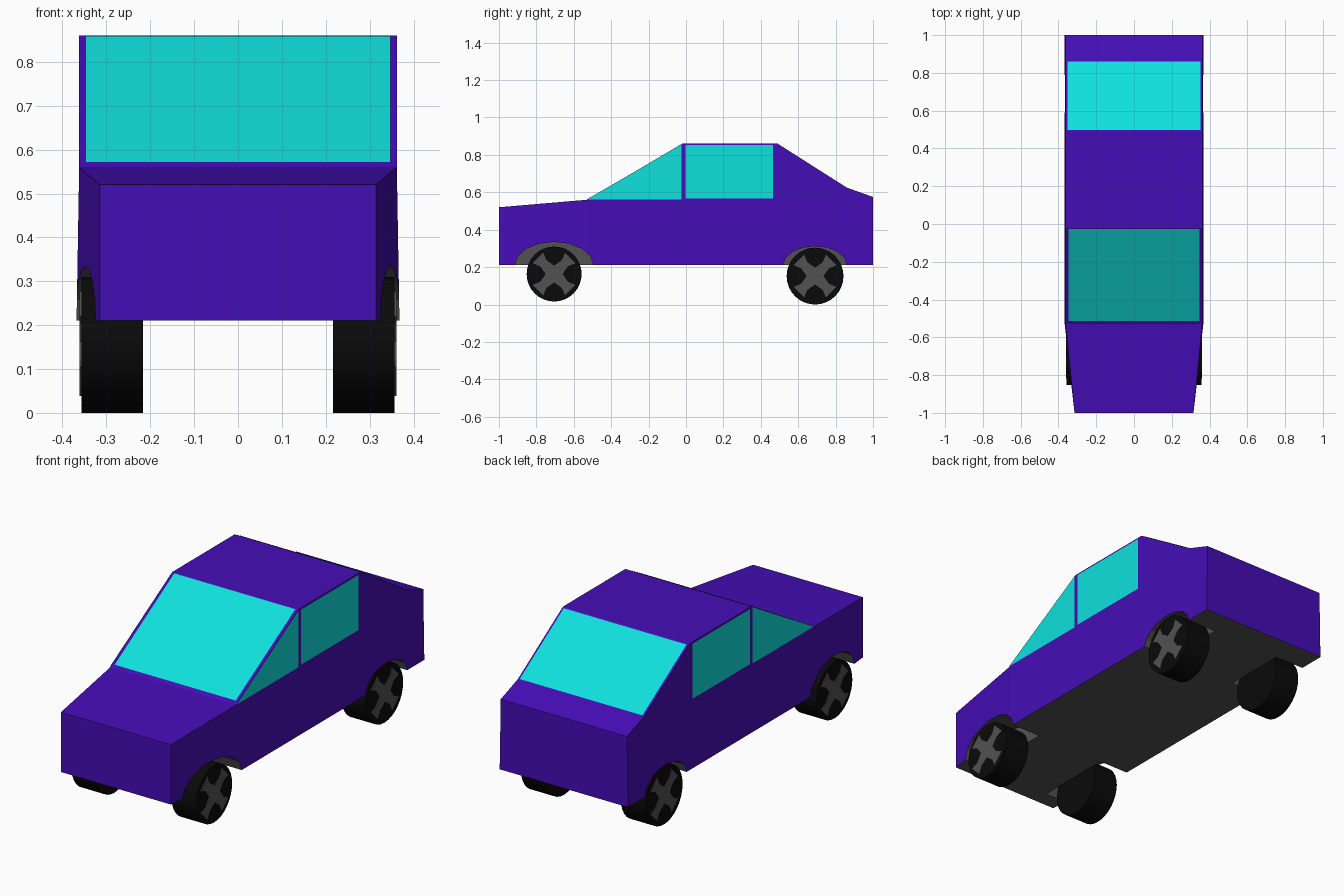
import bpy, bmesh
from math import sin, cos, pi, radians
from mathutils import Vector

if "Cube" in bpy.data.objects:
    bpy.data.objects.remove(bpy.data.objects["Cube"])


def material(name, rgb):
    m = bpy.data.materials.new(name)
    m.diffuse_color = (*rgb, 1)
    m.use_nodes = True
    m.node_tree.nodes["Principled BSDF"].inputs["Base Color"].default_value = m.diffuse_color
    return m


PAINT = material("paint", (0.06, 0.004, 0.47))
GLASS = material("glass", (0.005, 0.75, 0.72))
RUBBER = material("rubber", (0.003, 0.003, 0.003))
DARK = material("dark_grey", (0.085, 0.085, 0.085))


def finish(name, bm, *mats):
    bmesh.ops.recalc_face_normals(bm, faces=bm.faces)
    mesh = bpy.data.meshes.new(name)
    bm.to_mesh(mesh)
    bm.free()
    ob = bpy.data.objects.new(name, mesh)
    bpy.context.collection.objects.link(ob)
    for m in mats:
        mesh.materials.append(m)
    return ob


def prism(name, profile, x0, x1, *mats):
    """Extrude a (y, z) profile along x."""
    bm = bmesh.new()
    face = bm.faces.new([bm.verts.new((x0, y, z)) for y, z in profile])
    ext = bmesh.ops.extrude_face_region(bm, geom=[face])["geom"]
    moved = [v for v in ext if isinstance(v, bmesh.types.BMVert)]
    bmesh.ops.translate(bm, verts=moved, vec=(x1 - x0, 0, 0))
    return finish(name, bm, *mats)


def panel(name, pts, mat):
    """Flat pane floated just off the body, facing outward."""
    pts = [Vector(p) for p in pts]
    n = (pts[1] - pts[0]).cross(pts[2] - pts[1]).normalized()
    if n.dot(sum(pts, Vector()) / len(pts) - Vector((0, 0, 0.4))) < 0:
        pts.reverse()
        n = -n
    mesh = bpy.data.meshes.new(name)
    mesh.from_pydata([p + n * 0.002 for p in pts], [], [list(range(len(pts)))])
    mesh.materials.append(mat)
    bpy.context.collection.objects.link(bpy.data.objects.new(name, mesh))


# Body shell: tapered nose, straight flanks, cabin outline on top
W, WB, WN, FLOOR = 0.362, 0.368, 0.315, 0.21
top = [(WN, -1, 0.52), (W, -0.53, 0.56), (W, -0.02, 0.86), (W, 0.49, 0.86),
       (W, 0.86, 0.625), (W, 1, 0.575), (W, 1, 0.56)]
low = [(WB, 1, FLOOR), (WB, -0.53, FLOOR), (WN, -1, FLOOR)]
bm = bmesh.new()
R, L = [[bm.verts.new((s * x, y, z)) for x, y, z in top + low] for s in (1, -1)]
for V in (R, L):
    bm.faces.new(V[1:7])
    bm.faces.new((V[1], V[6], V[7], V[8]))
    bm.faces.new((V[0], V[1], V[8], V[9]))
for i in range(10):
    j = (i + 1) % 10
    f = bm.faces.new((R[i], R[j], L[j], L[i]))
    f.material_index = int(i in (7, 8))
body = finish("body", bm, PAINT, DARK)

# Wheel arches cut into the flanks
bpy.context.view_layer.objects.active = body
for cy, ry, rz in ((-0.705, 0.21, 0.125), (0.69, 0.17, 0.102)):
    arc = [(cy + ry * cos(pi * k / 8), FLOOR + rz * sin(pi * k / 8)) for k in range(9)]
    arc += [(cy - ry, 0.1), (cy + ry, 0.1)]
    for s in (1, -1):
        cutter = prism("arch_cutter", arc, s * 0.2, s * 0.5, PAINT, DARK)
        cutter.hide_render = True
        for p in cutter.data.polygons:
            p.material_index = 1
        mod = body.modifiers.new("arch", "BOOLEAN")
        mod.operation = "DIFFERENCE"
        mod.solver = "EXACT"
        mod.object = cutter
        bpy.ops.object.modifier_apply(modifier=mod.name)
        bpy.data.objects.remove(cutter)

# Windscreen and rear window
panel("windscreen", [(-0.347, -0.513, 0.57), (0.347, -0.513, 0.57),
                     (0.347, -0.025, 0.857), (-0.347, -0.025, 0.857)], GLASS)
panel("rear_window", [(-0.352, 0.497, 0.8555), (0.352, 0.497, 0.8555),
                      (0.352, 0.858, 0.6263), (-0.352, 0.858, 0.6263)], GLASS)

# Side windows
for s, side in ((1, "right"), (-1, "left")):
    for name, pts in (("front", [(-0.53, 0.562), (-0.025, 0.562), (-0.025, 0.855)]),
                      ("back", [(-0.004, 0.567), (0.466, 0.567), (0.466, 0.852), (-0.004, 0.852)])):
        panel(f"{side}_{name}_window", [(s * W, y, z) for y, z in pts], GLASS)

# Wheels with four-armed hub plates
ARM = ((0.045, 0), (0.085, 29), (0.128, 27), (0.128, 63), (0.085, 61))
for end, cy, cz, r in (("front", -0.705, 0.163, 0.147), ("rear", 0.69, 0.152, 0.152)):
    tyre = [(cy + r * cos(pi * k / 16), cz + r * sin(pi * k / 16)) for k in range(32)]
    hub = [(cy + q * cos(radians(a + 90 * n)), cz + q * sin(radians(a + 90 * n)))
           for n in range(4) for q, a in ARM]
    for s, side in ((1, "right"), (-1, "left")):
        prism(f"{side}_{end}_tyre", tyre, s * 0.216, s * 0.357, RUBBER)
        prism(f"{side}_{end}_hub", hub, s * 0.352, s * 0.361, DARK)
